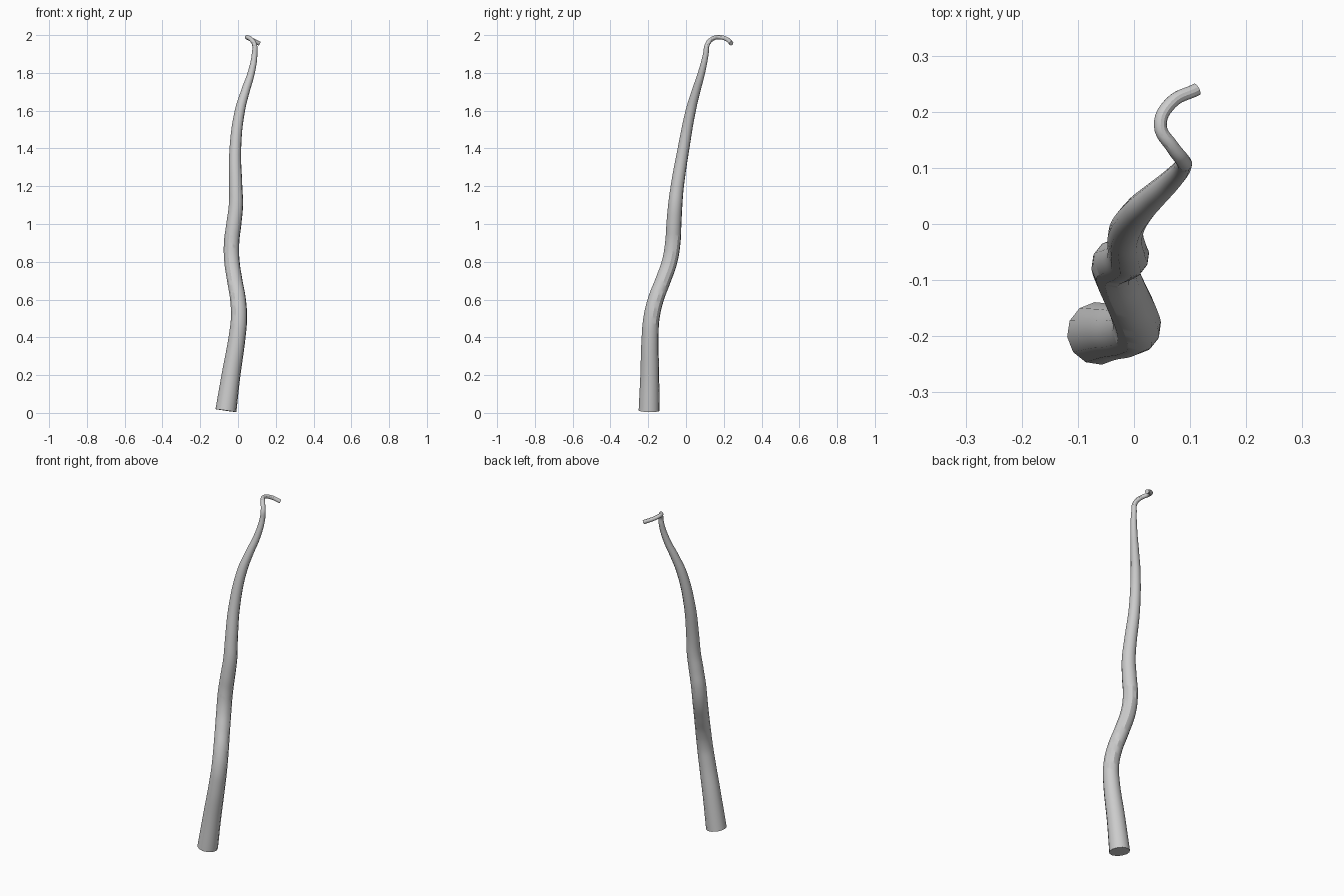
import bpy

# Centre line of the tapering stem: x, y, z, radius
path = [
    (-0.064, -0.195, 0.012, 0.056), (-0.037, -0.192, 0.20, 0.050),
    (-0.005, -0.190, 0.40, 0.045), (0.005, -0.183, 0.50, 0.043),
    (0.000, -0.160, 0.60, 0.042), (-0.017, -0.122, 0.70, 0.041),
    (-0.032, -0.087, 0.80, 0.041), (-0.034, -0.070, 0.90, 0.041),
    (-0.022, -0.064, 1.00, 0.040), (-0.011, -0.057, 1.10, 0.038),
    (-0.012, -0.046, 1.20, 0.035), (-0.014, -0.013, 1.40, 0.031),
    (0.010, 0.025, 1.60, 0.027), (0.038, 0.052, 1.70, 0.023),
    (0.070, 0.082, 1.80, 0.019), (0.088, 0.105, 1.90, 0.015),
    (0.087, 0.113, 1.95, 0.013), (0.068, 0.138, 1.979, 0.012),
    (0.047, 0.175, 1.989, 0.0115), (0.065, 0.215, 1.979, 0.0115),
    (0.112, 0.240, 1.956, 0.0115),
]

# Round 12-sided bevel swept along a smooth curve
curve = bpy.data.curves.new("hooked_stem", "CURVE")
curve.dimensions = "3D"
curve.bevel_depth = 1.0
curve.bevel_resolution = 4
curve.resolution_u = 6
curve.use_fill_caps = True
spline = curve.splines.new("BEZIER")
spline.bezier_points.add(len(path) - 1)
for p, (x, y, z, r) in zip(spline.bezier_points, path):
    p.co = (x, y, z)
    p.radius = r
    p.handle_left_type = p.handle_right_type = "AUTO"

stem = bpy.data.objects.new("hooked_stem", curve)
bpy.context.collection.objects.link(stem)
bpy.context.view_layer.objects.active = stem
stem.select_set(True)
bpy.ops.object.convert(target="MESH")
bpy.ops.object.shade_smooth_by_angle()
